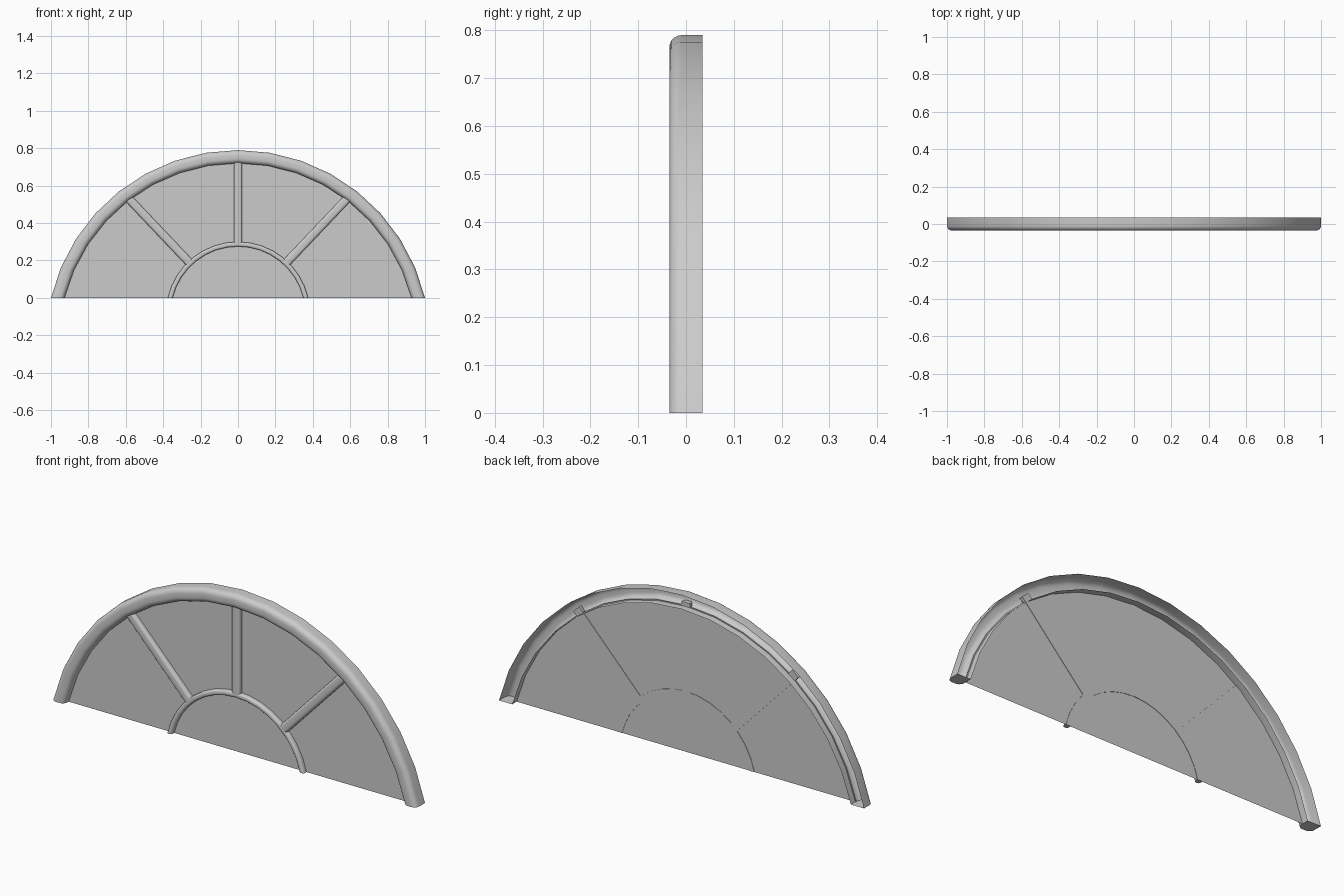
import bpy, bmesh, math
from mathutils import Vector

if "Cube" in bpy.data.objects:
    bpy.data.objects.remove(bpy.data.objects["Cube"])


def finish(name, bm, smooth=True):
    bmesh.ops.recalc_face_normals(bm, faces=bm.faces)
    me = bpy.data.meshes.new(name)
    bm.to_mesh(me)
    bm.free()
    ob = bpy.data.objects.new(name, me)
    bpy.context.collection.objects.link(ob)
    if smooth:
        bpy.ops.object.select_all(action='DESELECT')
        ob.select_set(True)
        bpy.context.view_layer.objects.active = ob
        bpy.ops.object.shade_smooth_by_angle(angle=math.radians(35))
    return ob


def rounded_section(lo, hi, front, back, rad, steps=5):
    """Section as (across, y) points: square at the back, rounded at the front."""
    pts = [(hi, back)]
    for cx, a0 in ((hi - rad, 0), (lo + rad, 90)):
        for i in range(steps + 1):
            a = math.radians(a0 + 90 * i / steps)
            pts.append((cx + rad * math.cos(a), front + rad - rad * math.sin(a)))
    return pts + [(lo, back)]


def arch(name, section, centre_z, segs, closed):
    """Sweep a section round an arc whose feet are cut level at z = 0."""
    bm = bmesh.new()
    rows = []
    for i in range(segs + 1):
        t = 2 * i / segs - 1
        row = []
        for r, y in section:
            a = t * math.acos(-centre_z / r)
            row.append(bm.verts.new((r * math.sin(a), y, centre_z + r * math.cos(a))))
        rows.append(row)
    n = len(section)
    for p, q in zip(rows, rows[1:]):
        for j in range(n if closed else n - 1):
            k = (j + 1) % n
            bm.faces.new((p[j], p[k], q[k], q[j]))
    bm.faces.new(rows[0])
    bm.faces.new(rows[-1])
    return finish(name, bm)


def bar(name, start, end, section):
    """Straight glazing bar between two (x, z) points."""
    bm = bmesh.new()
    a, b = Vector((start[0], 0, start[1])), Vector((end[0], 0, end[1]))
    d = (b - a).normalized()
    side = Vector((d.z, 0, -d.x))
    rows = [[bm.verts.new(p + side * s + Vector((0, y, 0))) for s, y in section]
            for p in (a, b)]
    n = len(section)
    for j in range(n):
        k = (j + 1) % n
        bm.faces.new((rows[0][j], rows[0][k], rows[1][k], rows[1][j]))
    for row in rows:
        bm.faces.new(row)
    return finish(name, bm)


FRAME_Z, HUB_Z = -0.238, -0.085

# Outer frame: shell with rounded front and open back
arch("outer_frame", rounded_section(0.958, 1.028, -0.035, 0.035, 0.026),
     FRAME_Z, 16, False)

# Small inner arch
arch("inner_arch", rounded_section(0.36, 0.385, -0.022, 0.002, 0.009, 3),
     HUB_Z, 16, True)

# Radiating glazing bars
bar_section = rounded_section(-0.0225, 0.0225, -0.022, 0.002, 0.012, 3)
for label, deg, length in (("left", -43.5, 0.872), ("centre", 0, 0.825), ("right", 43.5, 0.872)):
    s, c = math.sin(math.radians(deg)), math.cos(math.radians(deg))
    bar(label + "_bar", (0.375 * s, HUB_Z + 0.375 * c),
        (length * s, HUB_Z + length * c), bar_section)

# Glass sheet
bm = bmesh.new()
R = 0.964
half = math.acos(-FRAME_Z / R)
bm.faces.new([bm.verts.new((R * math.sin(half * (i / 8 - 1)), 0,
                            FRAME_Z + R * math.cos(half * (i / 8 - 1))))
              for i in range(17)])
finish("glass_pane", bm, smooth=False)
